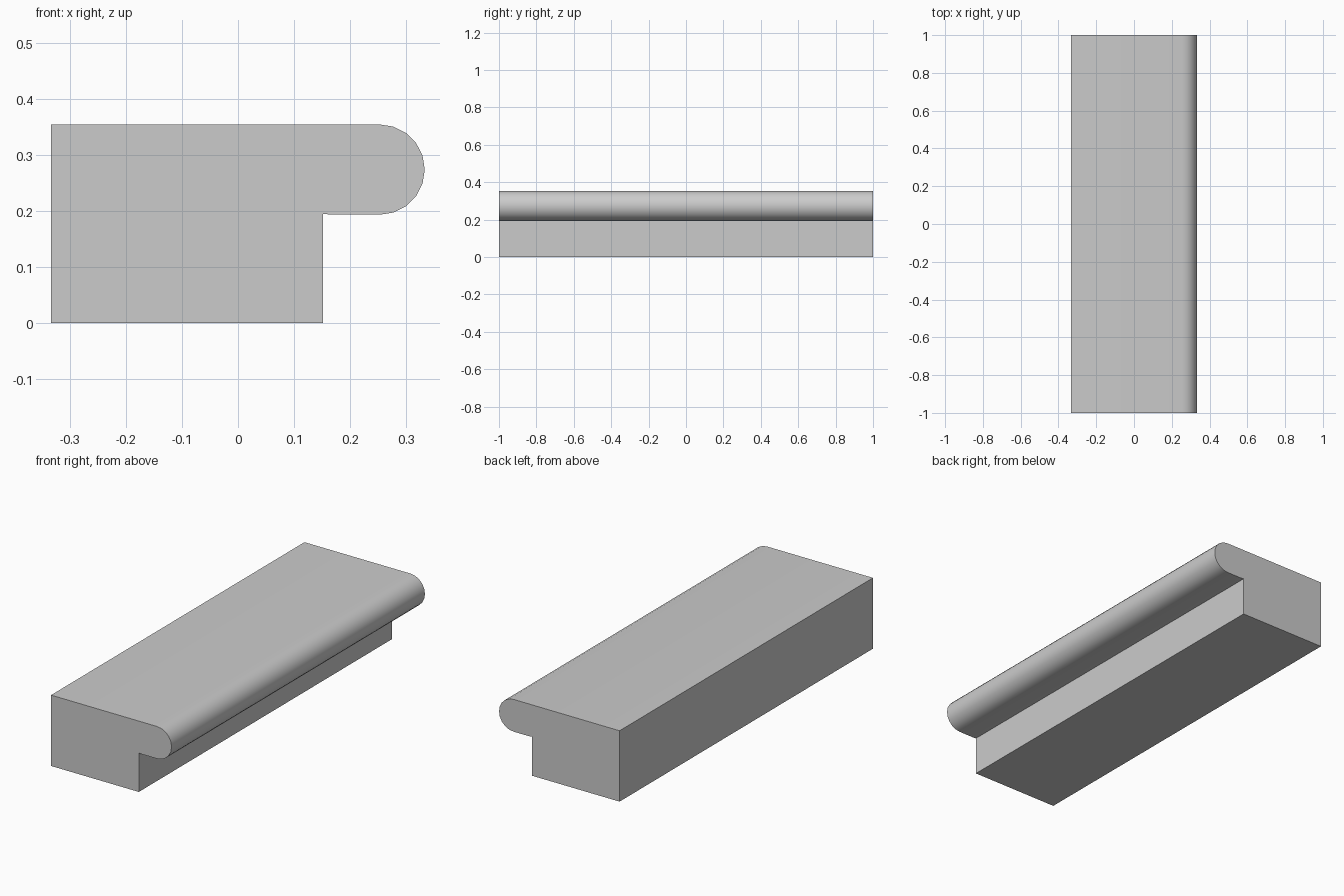
import bpy, bmesh, math

if "Cube" in bpy.data.objects:
    bpy.data.objects.remove(bpy.data.objects["Cube"])

# Step cross-section (x, z): block with an overhanging half-round nose
LEFT, TOP, HALF_LEN = -0.333, 0.354, 1.0
R, CX = 0.0805, 0.2525
CZ = TOP - R
SEGMENTS = 10

profile = [(LEFT, 0), (0.152, 0), (0.152, 0.1945), (0.170, CZ - R)]
for i in range(SEGMENTS + 1):
    a = -math.pi / 2 + math.pi * i / SEGMENTS
    profile.append((CX + R * math.cos(a), CZ + R * math.sin(a)))
profile.append((LEFT, TOP))

# Extrude the section along the length
bm = bmesh.new()
face = bm.faces.new([bm.verts.new((x, -HALF_LEN, z)) for x, z in profile])
result = bmesh.ops.extrude_face_region(bm, geom=[face], use_keep_orig=True)
verts = [g for g in result["geom"] if isinstance(g, bmesh.types.BMVert)]
bmesh.ops.translate(bm, verts=verts, vec=(0, 2 * HALF_LEN, 0))
bmesh.ops.recalc_face_normals(bm, faces=bm.faces)

mesh = bpy.data.meshes.new("stair_tread")
bm.to_mesh(mesh)
bm.free()
tread = bpy.data.objects.new("stair_tread", mesh)
bpy.context.collection.objects.link(tread)

# Smooth the round nose, keep the corners sharp
bpy.context.view_layer.objects.active = tread
tread.select_set(True)
bpy.ops.object.shade_smooth_by_angle(angle=math.radians(30))
